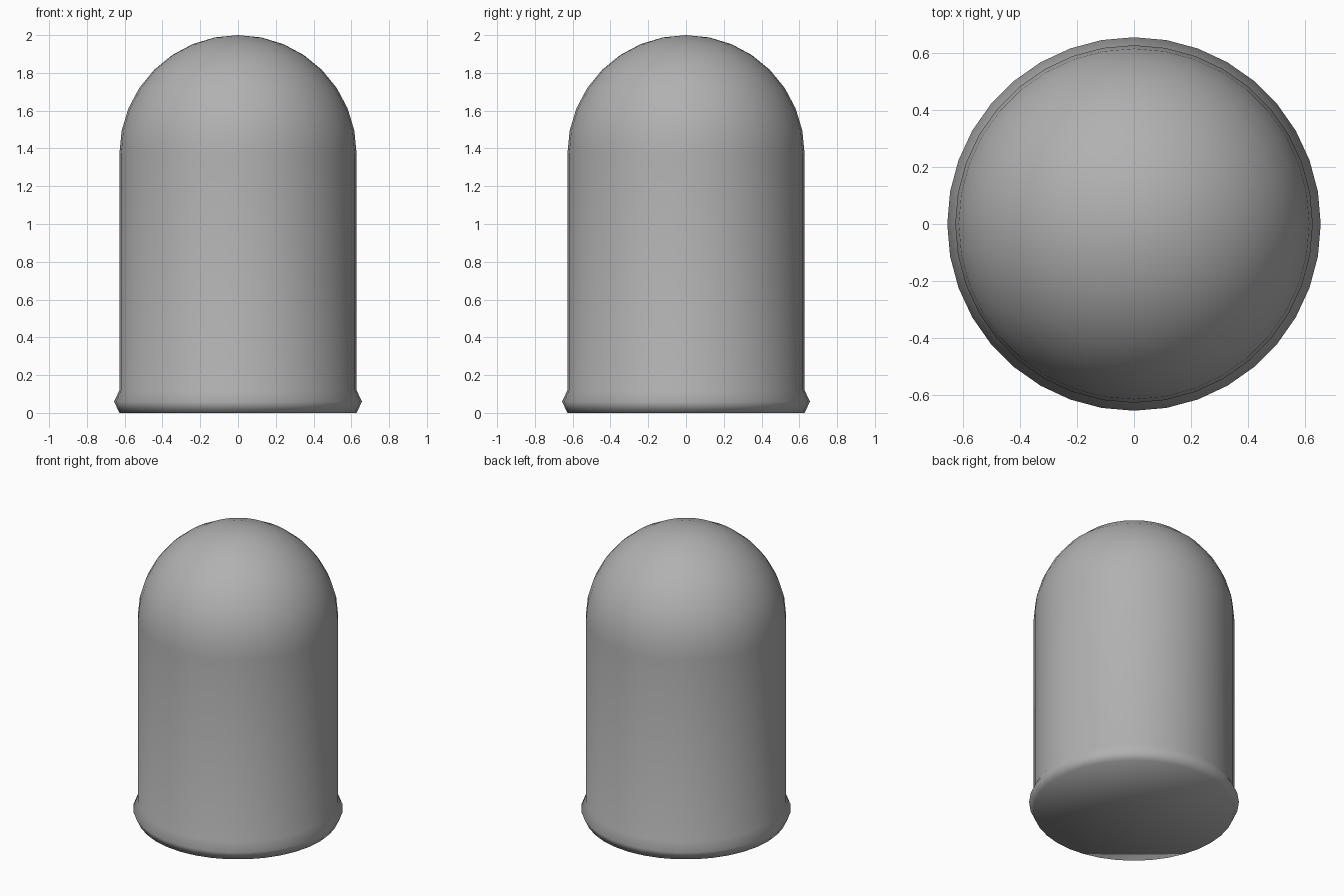
import bpy, bmesh, math

if "Cube" in bpy.data.objects:
    bpy.data.objects.remove(bpy.data.objects["Cube"])

SIDES = 36
RADIUS = 0.628
DOME_BASE = 2 - RADIUS
DOME_STEPS = 8

# Profile: flared foot rim, straight wall, hemispherical dome
profile = [(RADIUS, 0.0), (0.656, 0.06), (RADIUS, 0.12)]
for i in range(DOME_STEPS):
    a = math.pi / 2 * i / DOME_STEPS
    profile.append((RADIUS * math.cos(a), DOME_BASE + RADIUS * math.sin(a)))

bm = bmesh.new()
rings = []
for r, z in profile:
    rings.append([bm.verts.new((r * math.cos(2 * math.pi * k / SIDES),
                                r * math.sin(2 * math.pi * k / SIDES), z))
                  for k in range(SIDES)])

# Walls between successive rings
for low, high in zip(rings, rings[1:]):
    for k in range(SIDES):
        n = (k + 1) % SIDES
        bm.faces.new((low[k], low[n], high[n], high[k]))

# Dome tip and flat base, both closed with fans
tip = bm.verts.new((0, 0, 2))
foot = bm.verts.new((0, 0, 0))
for k in range(SIDES):
    n = (k + 1) % SIDES
    bm.faces.new((rings[-1][k], rings[-1][n], tip))
    bm.faces.new((rings[0][n], rings[0][k], foot))

mesh = bpy.data.meshes.new("domed_body")
bm.to_mesh(mesh)
bm.free()
body = bpy.data.objects.new("domed_body", mesh)
bpy.context.collection.objects.link(body)

# Mid grey surface
grey = bpy.data.materials.new("mid_grey")
grey.diffuse_color = (0.44, 0.44, 0.44, 1)
grey.use_nodes = True
grey.node_tree.nodes["Principled BSDF"].inputs["Base Color"].default_value = grey.diffuse_color
mesh.materials.append(grey)

# Smooth shading all over, including the rounded base edge
bpy.context.view_layer.objects.active = body
body.select_set(True)
bpy.ops.object.shade_smooth_by_angle(angle=math.radians(80))
